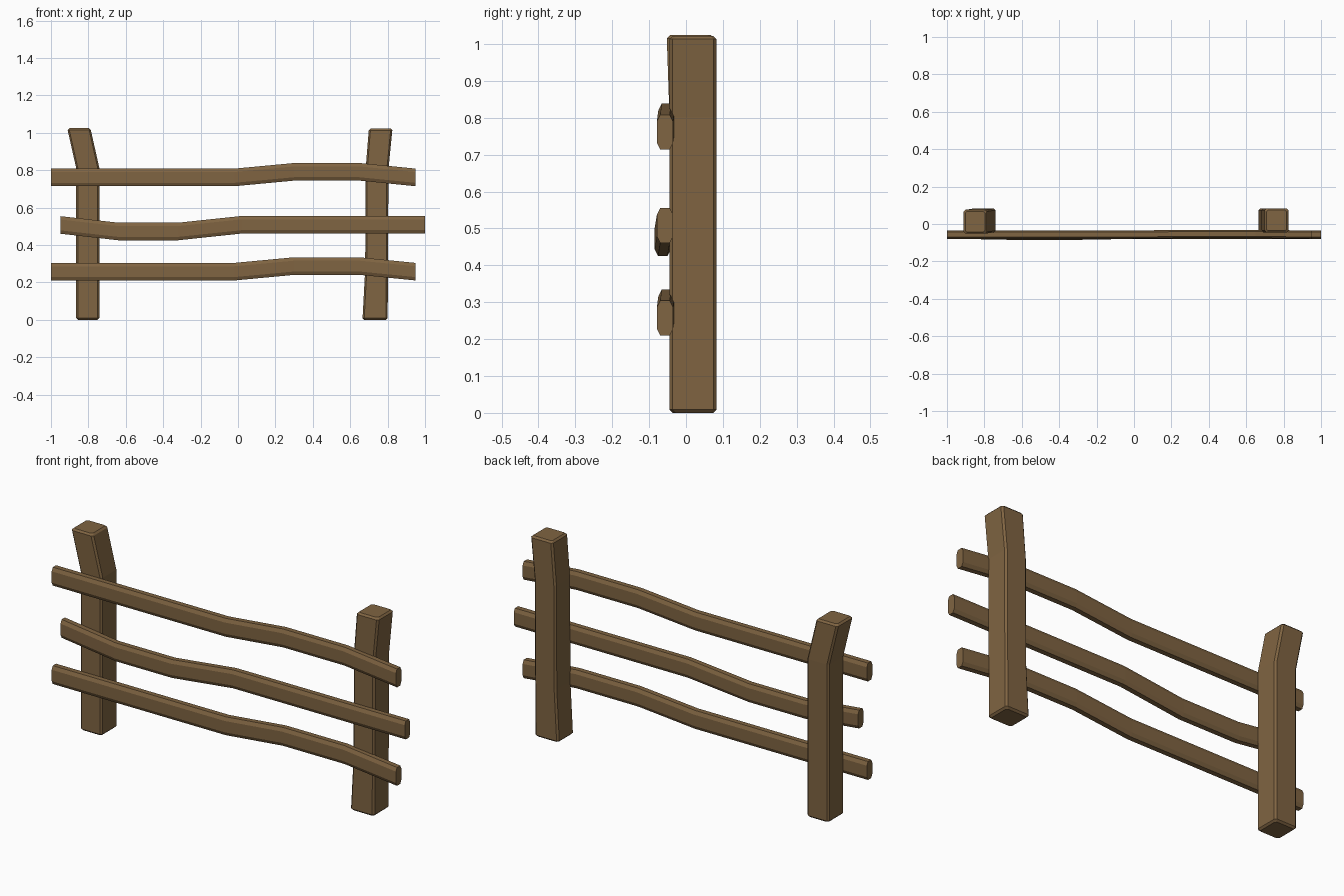
import bpy
import bmesh
from mathutils import Vector

if "Cube" in bpy.data.objects:
    bpy.data.objects.remove(bpy.data.objects["Cube"], do_unlink=True)

# One wood colour for everything
wood = bpy.data.materials.new("brown_wood")
wood.use_nodes = True
colour = (0.215, 0.128, 0.054, 1)
wood.diffuse_color = colour
shader = wood.node_tree.nodes["Principled BSDF"]
shader.inputs["Base Color"].default_value = colour
shader.inputs["Roughness"].default_value = 0.9


def section(a, b, ca, cb):
    """Rectangle with half sizes a, b and corners cut by ca, cb."""
    return [(a, b - cb), (a - ca, b), (ca - a, b), (-a, b - cb),
            (-a, cb - b), (ca - a, -b), (a - ca, -b), (a, cb - b)]


def loft(name, rings):
    """Skin a list of point rings and close both ends."""
    bm = bmesh.new()
    loops = [[bm.verts.new(p) for p in ring] for ring in rings]
    for low, high in zip(loops, loops[1:]):
        for i in range(len(low)):
            j = (i + 1) % len(low)
            bm.faces.new((low[i], low[j], high[j], high[i]))
    bm.faces.new(loops[0])
    bm.faces.new(loops[-1])
    bmesh.ops.recalc_face_normals(bm, faces=bm.faces)
    mesh = bpy.data.meshes.new(name)
    bm.to_mesh(mesh)
    bm.free()
    mesh.materials.append(wood)
    obj = bpy.data.objects.new(name, mesh)
    bpy.context.collection.objects.link(obj)
    return obj


def rail(name, path):
    """Flat bar running along x; path holds (x, y, z) centres."""
    shape = section(0.022, 0.047, 0.009, 0.018)
    loft(name, [[Vector((x, y + dy, z + dz)) for dy, dz in shape]
                for x, y, z in path])


def post(name, path):
    """Upright beam; path holds (x, y, z, half width), ends are chamfered."""
    cut = 0.009
    first, last = path[0], path[-1]
    stations = [(*first, cut)]
    stations += [(first[0], first[1], first[2] + cut, first[3], 0)]
    stations += [(*p, 0) for p in path[1:-1]]
    stations += [(last[0], last[1], last[2] - cut, last[3], 0), (*last, cut)]
    rings = []
    for x, y, z, half, inset in stations:
        shape = section(half - inset, 0.064 - inset, cut, cut)
        rings.append([Vector((x + dx, y + dy, z)) for dx, dy in shape])
    loft(name, rings)


# Posts, each with a slight bend
post("right_post", [(-0.803, 0.019, 0, 0.062), (-0.803, 0.019, 0.81, 0.062),
                    (-0.849, 0.012, 1.024, 0.062)])
post("left_post", [(0.733, 0.019, 0, 0.067), (0.741, 0.019, 0.27, 0.061),
                   (0.743, 0.019, 0.8, 0.061), (0.762, 0.019, 1.022, 0.063)])

# Upper and lower rails share one wavy outline
for name, z in (("top_rail", 0.761), ("bottom_rail", 0.257)):
    rail(name, [(-1, -0.057, z), (-0.02, -0.057, z), (0.3, -0.053, z + 0.03),
                (0.65, -0.053, z + 0.03), (0.95, -0.057, z)])

# Middle rail sags on the other side
rail("middle_rail", [(-0.95, -0.057, 0.507), (-0.64, -0.063, 0.472),
                     (-0.32, -0.063, 0.472), (0.02, -0.057, 0.508),
                     (1, -0.057, 0.508)])
